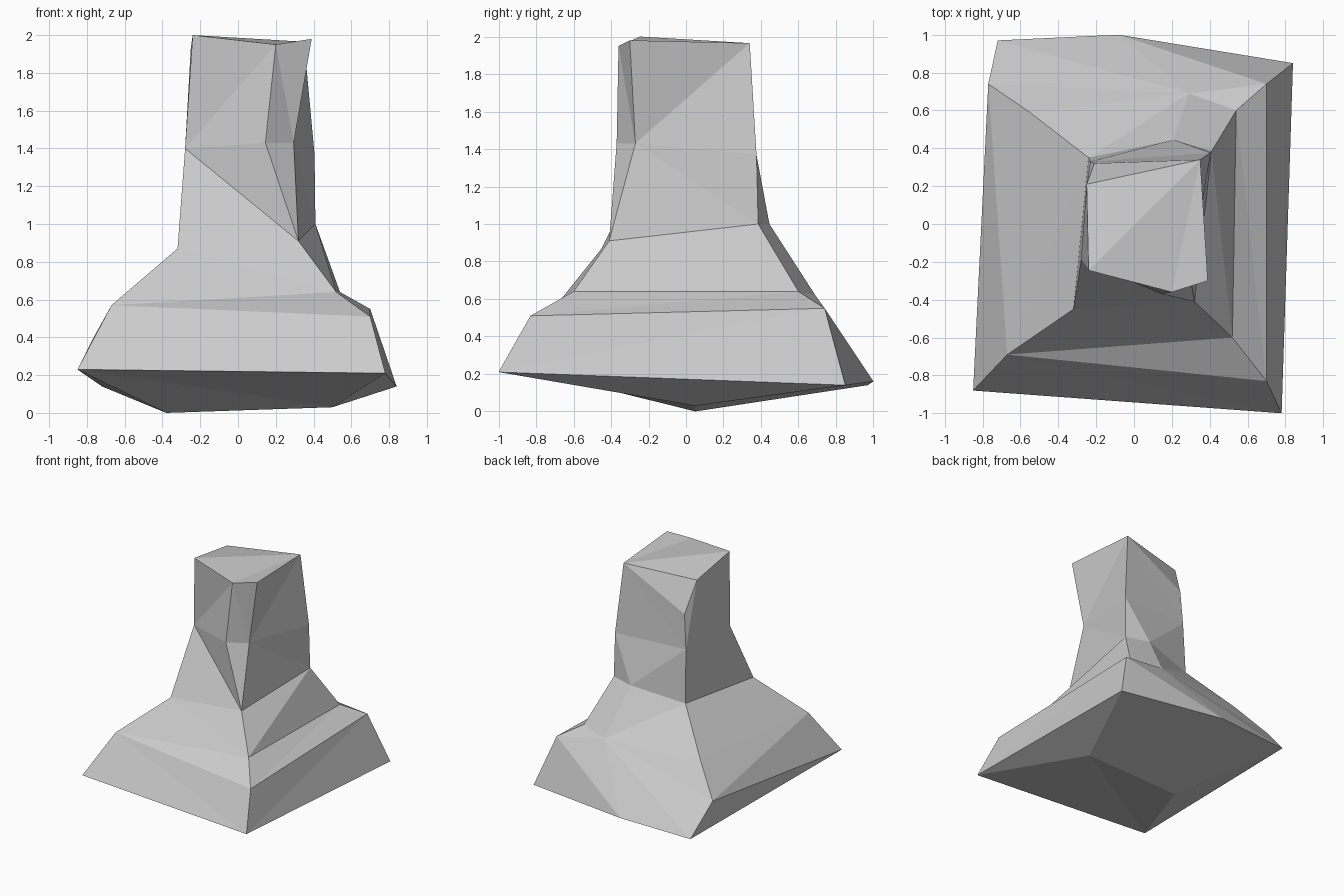
import bpy
import bmesh

cube = bpy.data.objects.get("Cube")
if cube:
    bpy.data.objects.remove(cube, do_unlink=True)

# Single stone colour
stone = bpy.data.materials.new("grey_stone")
stone.use_nodes = True
colour = (0.6, 0.6, 0.6, 1)
stone.diffuse_color = colour
stone.node_tree.nodes["Principled BSDF"].inputs["Base Color"].default_value = colour

bm = bmesh.new()


def ring(*points):
    return [bm.verts.new(p) for p in points]


def strip(lower, upper, steps):
    """Zip two closed rings with triangles; each step advances the lower (l) or upper (u) ring."""
    i = j = 0
    for step in steps.replace(" ", ""):
        a, b = lower[i % len(lower)], upper[j % len(upper)]
        if step == "l":
            i += 1
            tri = (a, lower[i % len(lower)], b)
        else:
            j += 1
            tri = (a, upper[j % len(upper)], b)
        # Rings may share a corner, where a triangle collapses
        if len(set(tri)) == 3:
            bm.faces.new(tri)


# Rings run counter-clockwise from the front corner at -x
keel = ring((-.38, .05, 0), (.5, .05, .03))
rim = ring((-.85, -.88, .23), (.78, -1, .21), (.84, .85, .14),
           (-.08, 1, .16), (-.72, .97, .14))
shoulder = ring((-.67, -.69, .57), (.7, -.83, .51), (.7, .74, .55),
                (.29, .69, .62), (-.77, .74, .39))
ledge = ring((.52, -.6, .64), (.54, .6, .64), (-.55, .59, .62))
ledge = [shoulder[0], ledge[0], ledge[1], shoulder[3], ledge[2]]
neck = ring((-.32, -.45, .87), (.32, -.41, .91), (.41, .385, 1),
            (.21, .445, 1), (-.24, .35, .93))
waist = ring((-.28, -.19, 1.4), (.145, -.37, 1.43), (.295, -.27, 1.43),
             (.405, .376, 1.37), (-.23, .33, 1.38))
crown = ring((-.24, -.245, 2), (.2, -.36, 1.95), (.39, -.3, 1.98),
             (.35, .34, 1.965), (-.21, .32, 1.67), (-.25, .21, 1.93))

# Underside, flared base, sloping skirt, pillar and lid
strip(keel, rim, "luuuulu")
strip(rim, shoulder, "lu ul lu lu lu")
strip(shoulder, ledge, "ul ul lu ul lu")
strip(ledge, neck, "lu ul lu ul lu")
strip(neck, waist, "luu lu lul ul")
strip(waist, crown, "ul lu ul lu ulu")
strip(crown, [crown[3]], "l" * len(crown))

bmesh.ops.recalc_face_normals(bm, faces=bm.faces)
mesh = bpy.data.meshes.new("rock_pillar")
bm.to_mesh(mesh)
bm.free()
mesh.materials.append(stone)
rock = bpy.data.objects.new("rock_pillar", mesh)
bpy.context.collection.objects.link(rock)
